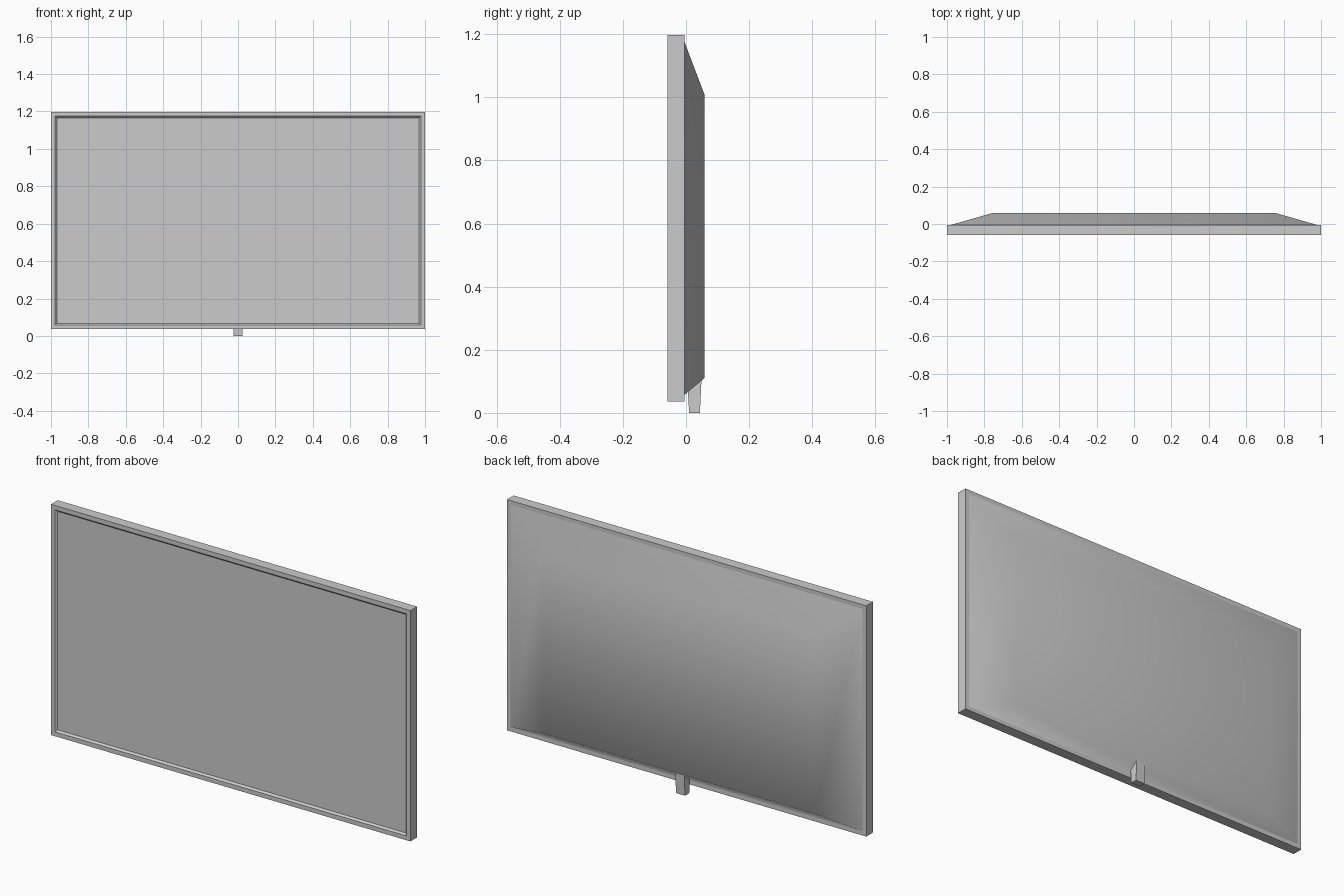
import bpy, bmesh, math

if "Cube" in bpy.data.objects:
    bpy.data.objects.remove(bpy.data.objects["Cube"])


def loft(name, rings, axis='Y', cap_start=False, cap_end=False, smooth=None):
    """Skin rectangular rings (a0, a1, b0, b1, pos) stacked along Y or Z."""
    bm = bmesh.new()
    loops = []
    for a0, a1, b0, b1, p in rings:
        corners = [(a0, b0), (a1, b0), (a1, b1), (a0, b1)]
        loops.append([bm.verts.new((a, p, b) if axis == 'Y' else (a, b, p))
                      for a, b in corners])
    for r, s in zip(loops, loops[1:]):
        for i in range(4):
            j = (i + 1) % 4
            bm.faces.new((r[i], r[j], s[j], s[i]))
    if cap_start:
        bm.faces.new(loops[0])
    if cap_end:
        bm.faces.new(loops[-1][::-1])
    bmesh.ops.recalc_face_normals(bm, faces=bm.faces)
    mesh = bpy.data.meshes.new(name)
    bm.to_mesh(mesh)
    bm.free()
    obj = bpy.data.objects.new(name, mesh)
    bpy.context.collection.objects.link(obj)
    if smooth:
        bpy.ops.object.select_all(action='DESELECT')
        obj.select_set(True)
        bpy.context.view_layer.objects.active = obj
        bpy.ops.object.shade_smooth_by_angle(angle=math.radians(smooth))
    return obj


def inset(d, y):
    """Frame outline shrunk by d at depth y."""
    return (-1 + d, 1 - d, 0.036 + d, 1.197 - d, y)


FRONT, SEAM, BACK = -0.058, -0.005, 0.058

# bezel frame with chamfered inner lip, screen recessed inside it
loft("screen_and_bezel",
     [inset(0.031, FRONT + 0.009), inset(0.022, FRONT), inset(0, FRONT),
      inset(0, SEAM), inset(0.021, SEAM)], cap_start=True)

# tapered rear housing
loft("rear_housing",
     [inset(0.021, SEAM), (-0.76, 0.76, 0.11, 1.01, BACK)],
     cap_end=True, smooth=60)

# short tapered foot under the housing
loft("stand_neck",
     [(-0.025, 0.025, 0.010, 0.044, 0.0),
      (-0.025, 0.025, 0.004, 0.049, 0.105)],
     axis='Z', cap_start=True, cap_end=True)
